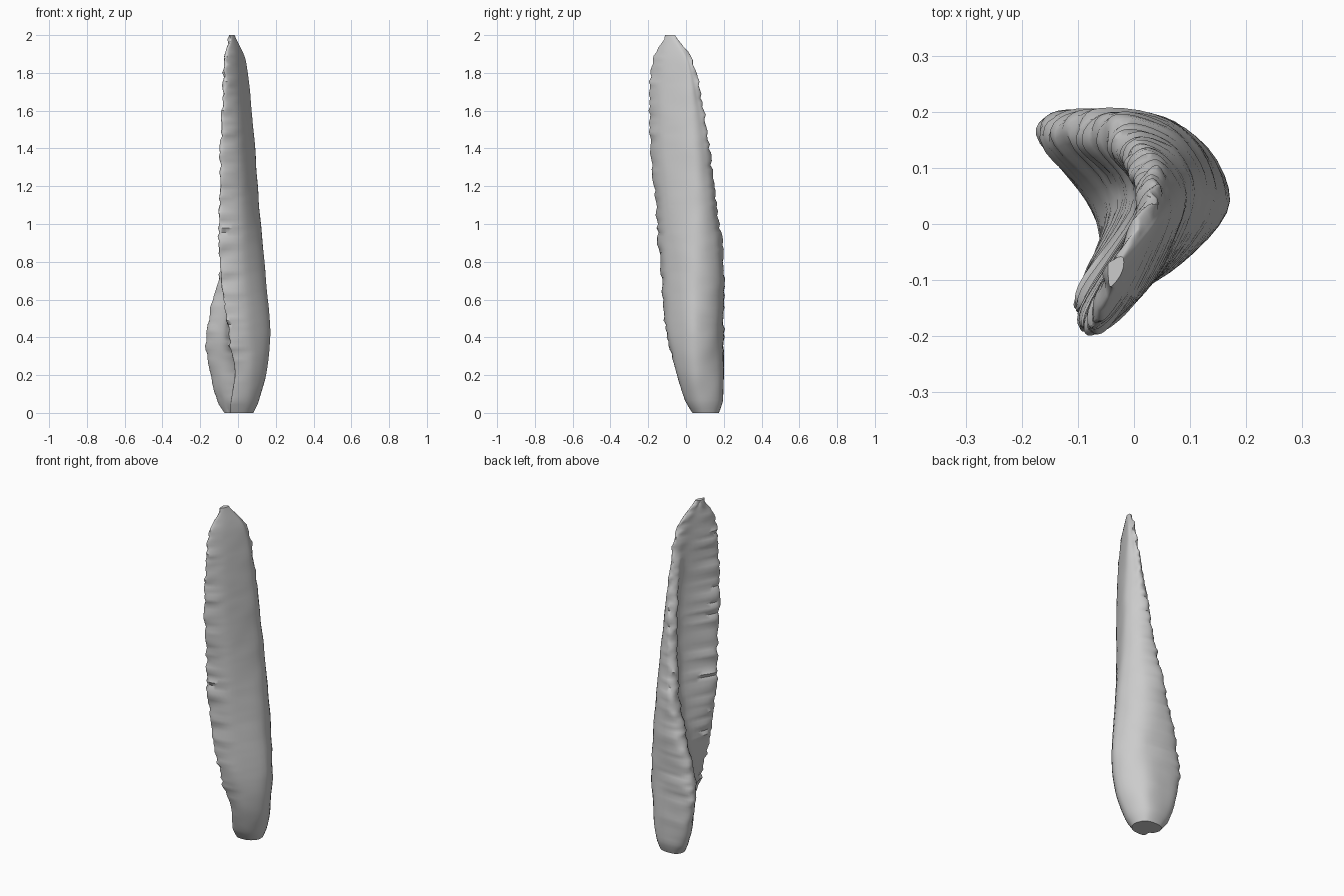
import bpy
import bmesh
import random
from mathutils import Vector, noise

random.seed(4)

old_cube = bpy.data.objects.get("Cube")
if old_cube:
    bpy.data.objects.remove(old_cube, do_unlink=True)

# Heights of the control levels, and rails in hundredths (x, y at each level)
LEVELS = [0, .06, .22, .42, .8, 1.1, 1.5, 1.85, 2]
RAILS = {
    "front_edge": [(-3, 4), (-3, 0), (-1, -5), (-4, -10), (-8, -14), (-8, -16), (-7, -19), (-6, -18), (-4, -11)],
    "front_wall": [(4, 4), (6, 1), (8, -4), (7, -8), (4, -10), (3, -11), (1, -13), (-1, -12), (-3, -10)],
    "outer_side": [(8, 9), (11, 8), (15, 5), (17, 4), (14, 4), (11, 4), (8, 2), (4, -1), (-2, -8)],
    "back_wall": [(5, 16), (6, 18), (8, 18), (9, 17), (8, 17), (8, 13), (6, 9), (4, 2), (-2, -6)],
    "back_edge": [(-4, 17), (-6, 19), (-9, 20), (-11, 20), (-4, 20), (0, 16), (3, 11), (3, 4), (-3, -6)],
    "back_lip": [(-7, 13), (-11, 15), (-15, 16), (-17, 15), (-8, 15), (-3, 12), (0, 8), (1, 2), (-4, -7)],
    "groove": [(-6, 9), (-8, 8), (-9, 6), (-8, 4), (-2, 5), (1, 4), (1, 2), (-2, -4), (-4, -8)],
}
ROWS = 90       # rings along the length
STEPS = 6       # points between neighbouring rails


def spline(a, b, c, d, t):
    """Point between b and c on a smooth curve."""
    return b + (c - a) * (t / 2) + (a * 2 - b * 5 + c * 4 - d) * (t * t / 2) \
        + (b * 3 - a - c * 3 + d) * (t ** 3 / 2)


def rail_at(points, z):
    """Slide along a rail to the height z, with slopes suited to uneven levels."""
    last = len(LEVELS) - 1
    i = max(k for k in range(last) if LEVELS[k] <= z)
    vecs = [Vector(p) / 100 for p in points]

    def slope(k):
        lo, hi = max(k - 1, 0), min(k + 1, last)
        return (vecs[hi] - vecs[lo]) / (LEVELS[hi] - LEVELS[lo])

    span = LEVELS[i + 1] - LEVELS[i]
    t = (z - LEVELS[i]) / span
    return (vecs[i] * (2 * t**3 - 3 * t**2 + 1) + vecs[i + 1] * (3 * t**2 - 2 * t**3)
            + slope(i) * span * (t**3 - 2 * t**2 + t) + slope(i + 1) * span * (t**3 - t**2))


def ring_at(z):
    """Closed C-shaped cross-section with two chipped edges."""
    keys = [rail_at(points, z) for points in RAILS.values()]
    keys.append(keys[0] + Vector((-.012, .035)))
    # Chips along the two broken edges
    chip = .007 if z > .3 else .002
    for k in (0, 4, 5, 7):
        keys[k] += Vector((random.uniform(-chip, chip), random.uniform(-chip, chip)))
    n = len(keys)
    return [spline(keys[k - 1], keys[k], keys[(k + 1) % n], keys[(k + 2) % n], s / STEPS)
            for k in range(n) for s in range(STEPS)]


# Shard body: a hollowed shaft, lofted ring by ring
bm = bmesh.new()
rings = []
for row in range(ROWS + 1):
    z = 2 * row / ROWS
    ring = []
    for p in ring_at(min(z, 1.9999)):
        # Gentle unevenness of the surface
        bump = .004 * noise.noise(Vector((p.x * 9, p.y * 9, z * 9)))
        ring.append(bm.verts.new((p.x + bump, p.y + bump, z)))
    rings.append(ring)

for low, high in zip(rings, rings[1:]):
    for i in range(len(low)):
        j = (i + 1) % len(low)
        bm.faces.new((low[i], low[j], high[j], high[i]))
bm.faces.new(rings[0][::-1])
bm.faces.new(rings[-1])
bmesh.ops.triangulate(bm, faces=bm.faces[:])
bmesh.ops.recalc_face_normals(bm, faces=bm.faces[:])

mesh = bpy.data.meshes.new("curved_shard")
bm.to_mesh(mesh)
bm.free()
shard = bpy.data.objects.new("curved_shard", mesh)
bpy.context.collection.objects.link(shard)

# Plain grey surface
grey = bpy.data.materials.new("pale_grey")
grey.use_nodes = True
colour = (.6, .6, .6, 1)
grey.diffuse_color = colour
grey.node_tree.nodes["Principled BSDF"].inputs["Base Color"].default_value = colour
mesh.materials.append(grey)

bpy.context.view_layer.objects.active = shard
shard.select_set(True)
bpy.ops.object.shade_smooth_by_angle(angle=.7)
